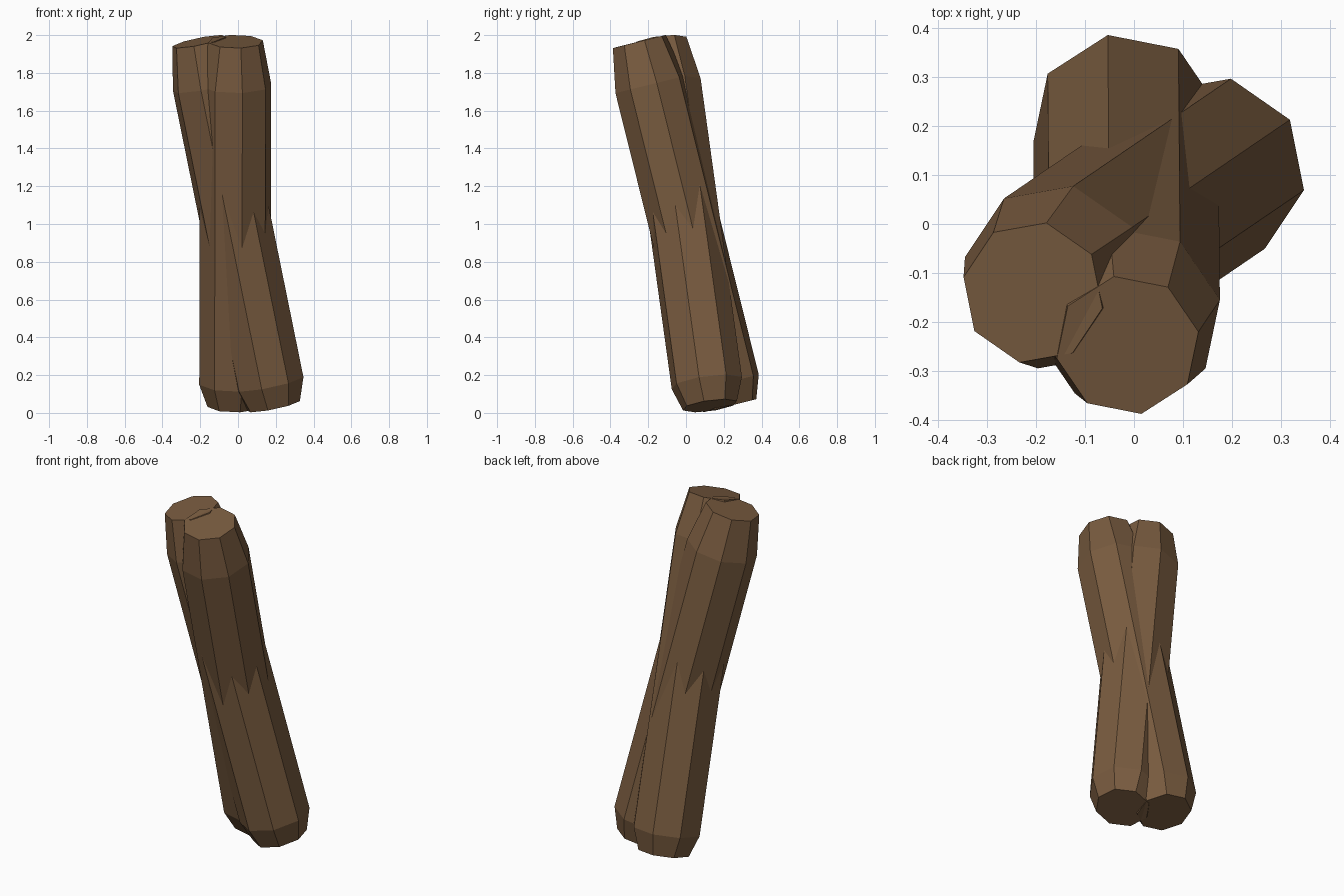
import bpy, bmesh, math
from mathutils import Vector

if "Cube" in bpy.data.objects:
    bpy.data.objects.remove(bpy.data.objects["Cube"])

SIDES = 8

bark = bpy.data.materials.new("brown wood")
bark.diffuse_color = (0.19, 0.105, 0.05, 1)
bark.use_nodes = True
bark.node_tree.nodes["Principled BSDF"].inputs["Base Color"].default_value = bark.diffuse_color


def log(name, bottom, top, twist, stations):
    """Octagonal log along bottom-top; stations are (height fraction, radius)."""
    bottom, top = Vector(bottom), Vector(top)
    axis = (top - bottom).normalized()
    u = (Vector((1, 0, 0)) - axis * axis.x).normalized()
    v = axis.cross(u)
    bm = bmesh.new()
    rings = []
    for t, r in stations:
        c = bottom.lerp(top, t)
        angles = [math.radians(twist) + math.tau * i / SIDES for i in range(SIDES)]
        rings.append([bm.verts.new(c + r * (u * math.cos(a) + v * math.sin(a)))
                      for a in angles])
    # Sides and bevels
    for a, b in zip(rings, rings[1:]):
        for i in range(SIDES):
            j = (i + 1) % SIDES
            bm.faces.new((a[i], a[j], b[j], b[i]))
    # End cuts
    bm.faces.new(rings[0][::-1])
    bm.faces.new(rings[-1])
    me = bpy.data.meshes.new(name)
    bm.to_mesh(me)
    bm.free()
    me.materials.append(bark)
    ob = bpy.data.objects.new(name, me)
    bpy.context.collection.objects.link(ob)
    return ob


# Short bevel at the foot, longer one at the head
profile = [(0.0, 0.147), (0.062, 0.192), (0.882, 0.192), (1.0, 0.147)]

# Two logs crossing at mid height
log("front_leaning_log", (-0.017, 0.232, 0.038), (-0.013, -0.247, 1.966), 11, profile)
log("side_leaning_log", (0.186, 0.127, 0.038), (-0.206, -0.14, 1.966), 34, profile)
